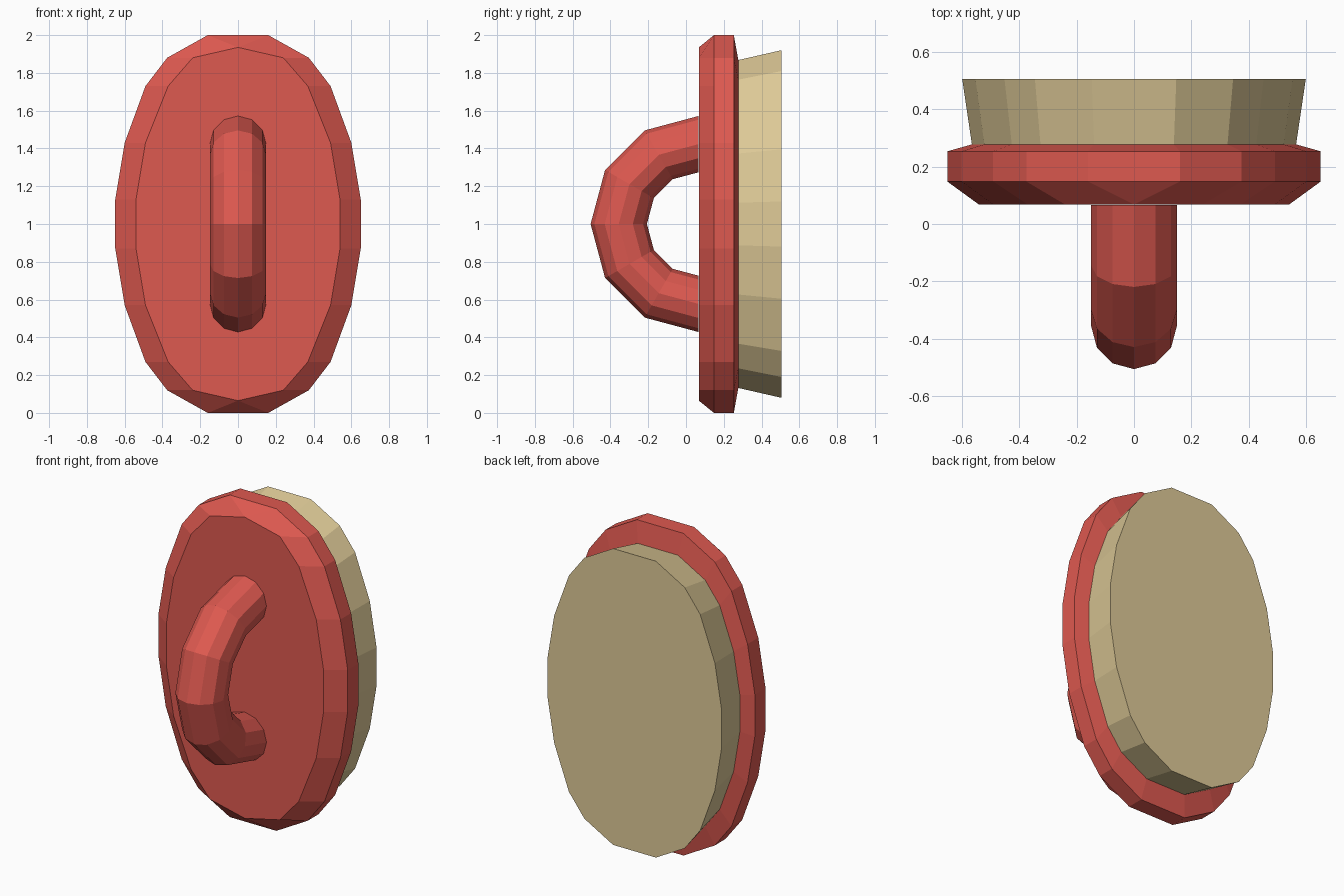
import bpy, bmesh
from math import sin, cos, pi

if "Cube" in bpy.data.objects:
    bpy.data.objects.remove(bpy.data.objects["Cube"])

# quarter outline of the oval (x, z offset from the centre at z = 1)
QUARTER = [(0.65, 0.13), (0.60, 0.43), (0.49, 0.73), (0.375, 0.88), (0.16, 1.0)]
UPPER = QUARTER + [(-x, z) for x, z in reversed(QUARTER)]
OVAL = UPPER + [(-x, -z) for x, z in UPPER]


def material(name, color):
    m = bpy.data.materials.new(name)
    m.diffuse_color = color
    m.use_nodes = True
    m.node_tree.nodes["Principled BSDF"].inputs["Base Color"].default_value = m.diffuse_color
    return m


def loft(name, rings, mat, cap_first=False, cap_last=False):
    """Skin closed rings of points into a flat-shaded shell."""
    bm = bmesh.new()
    loops = [[bm.verts.new(p) for p in ring] for ring in rings]
    n = len(loops[0])
    for a, b in zip(loops, loops[1:]):
        for i in range(n):
            j = (i + 1) % n
            bm.faces.new((a[i], a[j], b[j], b[i]))
    if cap_first:
        bm.faces.new(loops[0])
    if cap_last:
        bm.faces.new(loops[-1])
    bmesh.ops.remove_doubles(bm, verts=bm.verts, dist=0.0005)
    bmesh.ops.recalc_face_normals(bm, faces=bm.faces)
    me = bpy.data.meshes.new(name)
    bm.to_mesh(me)
    bm.free()
    me.materials.append(mat)
    ob = bpy.data.objects.new(name, me)
    bpy.context.collection.objects.link(ob)
    return ob


def oval(y, s=1.0):
    return [(x * s, y, 1 + z * s) for x, z in OVAL]


def front_oval(y):
    # front bevel: sides pulled in, top and bottom edges pinched to a point
    ring = []
    for x, z in OVAL:
        inset = {0.16: 0.16, 0.375: 0.135, 0.49: 0.12}.get(abs(x), 0.11)
        x2 = (abs(x) - inset) * (1 if x > 0 else -1)
        z2 = max(-0.935, min(0.935, z))
        ring.append((x2, y, 1 + z2))
    return ring


red = material("red", (0.73, 0.10, 0.08, 1))
tan = material("tan", (0.73, 0.59, 0.31, 1))

# bevelled red plate
loft("plate", [front_oval(0.068), oval(0.148), oval(0.253), oval(0.277, 0.868)],
     red, cap_first=True)

# tan pad flaring out behind the plate
loft("back_pad", [oval(0.277, 0.868), oval(0.505, 0.92)], tan, cap_last=True)

# half-ring handle with a 12-sided section
R, r, y0 = 0.423, 0.149, 0.067
rings = []
for k in range(7):
    a = pi * k / 6
    ring = []
    for i in range(12):
        t = 2 * pi * i / 12
        d = R + r * cos(t)
        ring.append((r * sin(t), y0 - d * sin(a), 1 + d * cos(a)))
    rings.append(ring)
loft("handle", rings, red)
